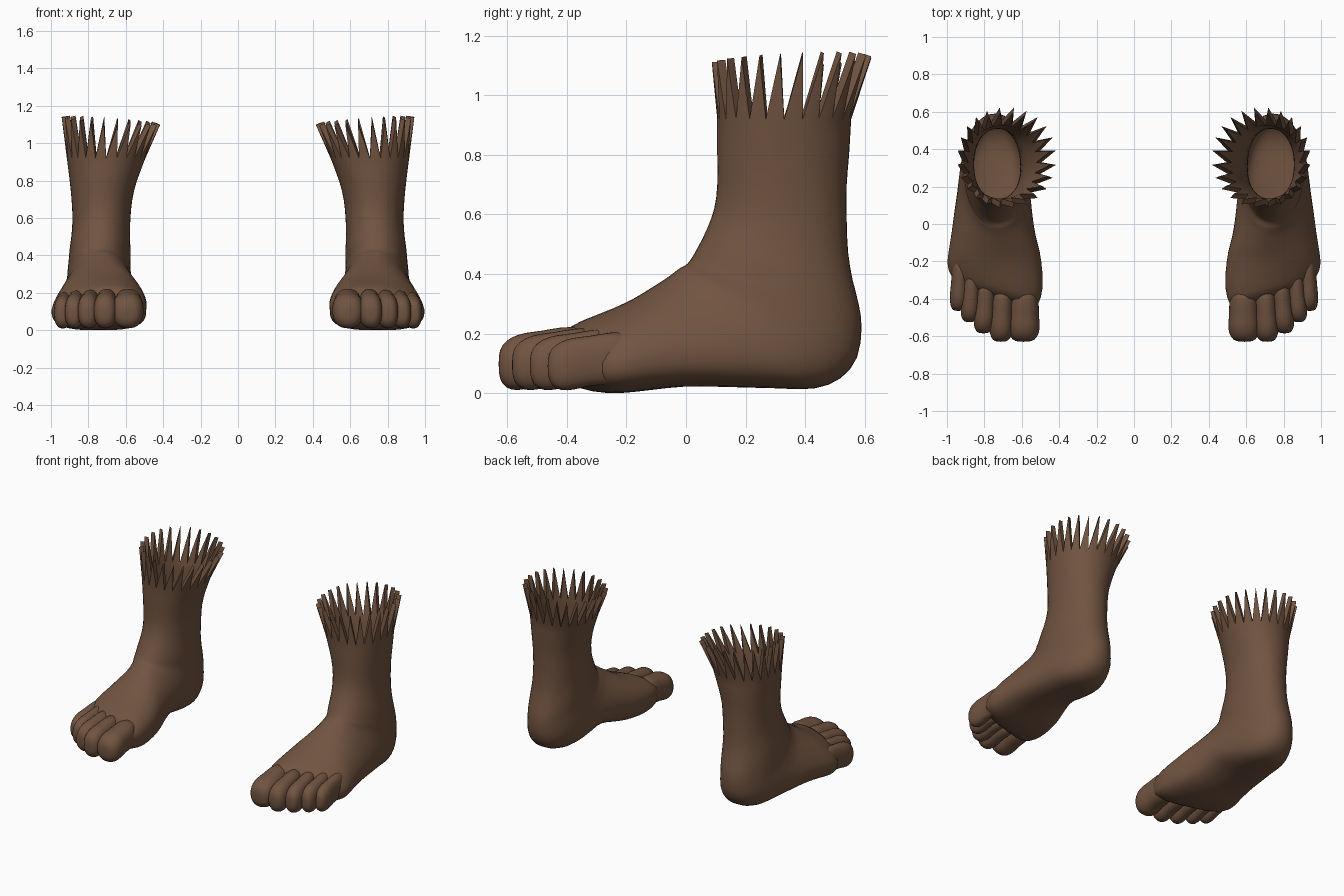
import bpy, bmesh, math
from mathutils import Vector

if "Cube" in bpy.data.objects:
    bpy.data.objects.remove(bpy.data.objects["Cube"])

skin = bpy.data.materials.new("brown skin")
skin.diffuse_color = (0.165, 0.088, 0.052, 1)
skin.use_nodes = True
skin.node_tree.nodes["Principled BSDF"].inputs["Base Color"].default_value = skin.diffuse_color
SEG = 48          # points round each cross-section (two per spike)

# Sections: front/top point (y, z), back/bottom point (y, z), inner x, outer x
SECTIONS = [
    (.105, .92, .555, .92, .495, .915), (.105, .80, .548, .80, .540, .900),
    (.105, .70, .540, .70, .565, .890), (.095, .62, .540, .58, .575, .885),
    (.070, .55, .545, .47, .578, .890), (.040, .49, .560, .38, .575, .900),
    (.020, .455, .580, .30, .575, .905), (.005, .435, .590, .22, .575, .910),
    (-.01, .425, .575, .12, .570, .915), (-.02, .42, .520, .05, .565, .925),
    (-.04, .405, .430, .015, .56, .935), (-.06, .39, .300, .016, .555, .945),
    (-.09, .37, .150, .020, .545, .960), (-.13, .345, .00, .022, .530, .975),
    (-.18, .315, -.12, .010, .508, .990), (-.24, .285, -.22, .00, .494, .997),
    (-.30, .258, -.30, .005, .494, .988), (-.36, .225, -.36, .03, .515, .960),
    (-.39, .170, -.39, .08, .560, .920)]


def catmull(a, b, c, d, t):
    return [.5 * (2*q + (r - p)*t + (2*p - 5*q + 4*r - s)*t*t
                  + (3*q - p - 3*r + s)*t**3) for p, q, r, s in zip(a, b, c, d)]


def power(v, e):
    return math.copysign(abs(v) ** e, v)


def section_ring(sec, foot, skew):
    """Egg-shaped ring; foot blends from a round leg to a flat-soled foot."""
    fy, fz, by, bz, xl, xr = sec
    front, back = Vector((0, fy, fz)), Vector((0, by, bz))
    mid = front.lerp(back, .5 + .12 * foot)
    pts = []
    for i in range(SEG):
        a = 2 * math.pi * i / SEG
        c, s = math.cos(a), math.sin(a)
        e = 2 / (2.1 + (.8 * foot if c < 0 else 0))
        c, s = power(c, e), power(s, e)
        p = mid + ((front - mid) * c if c > 0 else (back - mid) * -c)
        x = (xl + xr) / 2 + (xr - xl) / 2 * s - .04 * foot * max(c, 0)
        p.x = x
        p.y += skew * (x - .745)
        # raised arch under the inner side
        if c < 0 and s < 0:
            p.z += .06 * foot * -s * math.exp(-((p.y - .1) / .13) ** 2)
        pts.append(p)
    return pts


def bridge(bm, a, b):
    n = len(a)
    for i in range(n):
        bm.faces.new((a[i], a[(i + 1) % n], b[(i + 1) % n], b[i]))


def finish(bm, name, mods):
    bmesh.ops.recalc_face_normals(bm, faces=bm.faces)
    me = bpy.data.meshes.new(name)
    bm.to_mesh(me)
    bm.free()
    me.materials.append(skin)
    ob = bpy.data.objects.new(name, me)
    bpy.context.collection.objects.link(ob)
    for kind, props in mods:
        m = ob.modifiers.new(kind.title(), kind)
        for k, v in props.items():
            setattr(m, k, v)
    bpy.ops.object.select_all(action='DESELECT')
    ob.select_set(True)
    bpy.context.view_layer.objects.active = ob
    bpy.ops.object.convert(target='MESH')
    bpy.ops.object.shade_smooth_by_angle(angle=math.radians(40))


# Leg and foot shell, swept from the ankle opening to the toe roots
bm = bmesh.new()
rings, last = [], len(SECTIONS) - 1
for k in range(last * 2 + 1):
    i, t = min(k // 2, last - 1), (k - 2 * min(k // 2, last - 1)) / 2
    sec = catmull(SECTIONS[max(i - 1, 0)], SECTIONS[i], SECTIONS[i + 1],
                  SECTIONS[min(i + 2, last)], t)
    u = i + t
    foot = min(max((u - 7) / 6, 0), 1)
    skew = .28 * min(max((u - 14) / 3, 0), 1)
    rings.append([bm.verts.new(p) for p in section_ring(sec, foot, skew)])
for a, b in zip(rings, rings[1:]):
    bridge(bm, a, b)
bm.faces.new(rings[-1])

# Flared spikes round the opening
tips = section_ring((.085, 1.11, .625, 1.13, .415, .945), 0, 0)
top = rings[0]
for i in range(0, SEG, 2):
    p = tips[i + 1]
    p.z += .02 * (p.x - .7) / .25
    tip = bm.verts.new(p)
    bm.faces.new((top[i], top[i + 1], tip))
    bm.faces.new((top[i + 1], top[(i + 2) % SEG], tip))
finish(bm, "foot_shell", [('SOLIDIFY', dict(thickness=.03, offset=-1)),
                          ('MIRROR', dict(use_mirror_merge=False))])

# Toe profile: distance along toe, width factor, top z, bottom z
TOE = [(0, .75, .225, .05), (.3, .98, .222, .03), (.52, .95, .207, .03),
       (.7, 1.06, .203, .012), (.86, 1.0, .188, .008), (.97, .74, .160, .030),
       (1, .35, .125, .07)]
# Toes: name, root x, tip x, tip y, half width, height factor
TOES = [("big_toe", .585, .590, -.63, .080, 1.0),
        ("second_toe", .700, .712, -.63, .060, 1.0),
        ("third_toe", .785, .805, -.585, .054, .98),
        ("fourth_toe", .860, .880, -.525, .049, .96),
        ("little_toe", .925, .940, -.465, .046, .92)]
for name, x0, x1, y1, w, h in TOES:
    bm = bmesh.new()
    rings = []
    for s, wf, zt, zb in TOE:
        x, y = x0 + (x1 - x0) * s, y1 + .30 * (1 - s)
        zc, zr = (zt + zb) / 2, (zt - zb) / 2
        rings.append([bm.verts.new((
            x + w * wf * 1.04 * power(math.sin(a), .85), y,
            (zc + 1.03 * zr * power(math.cos(a), .85)) * h))
            for a in (2 * math.pi * j / 16 for j in range(16))])
    for a, b in zip(rings, rings[1:]):
        bridge(bm, a, b)
    bm.faces.new(rings[0])
    bm.faces.new(rings[-1])
    finish(bm, name, [('SUBSURF', dict(levels=1, render_levels=1)),
                      ('MIRROR', dict(use_mirror_merge=False))])
